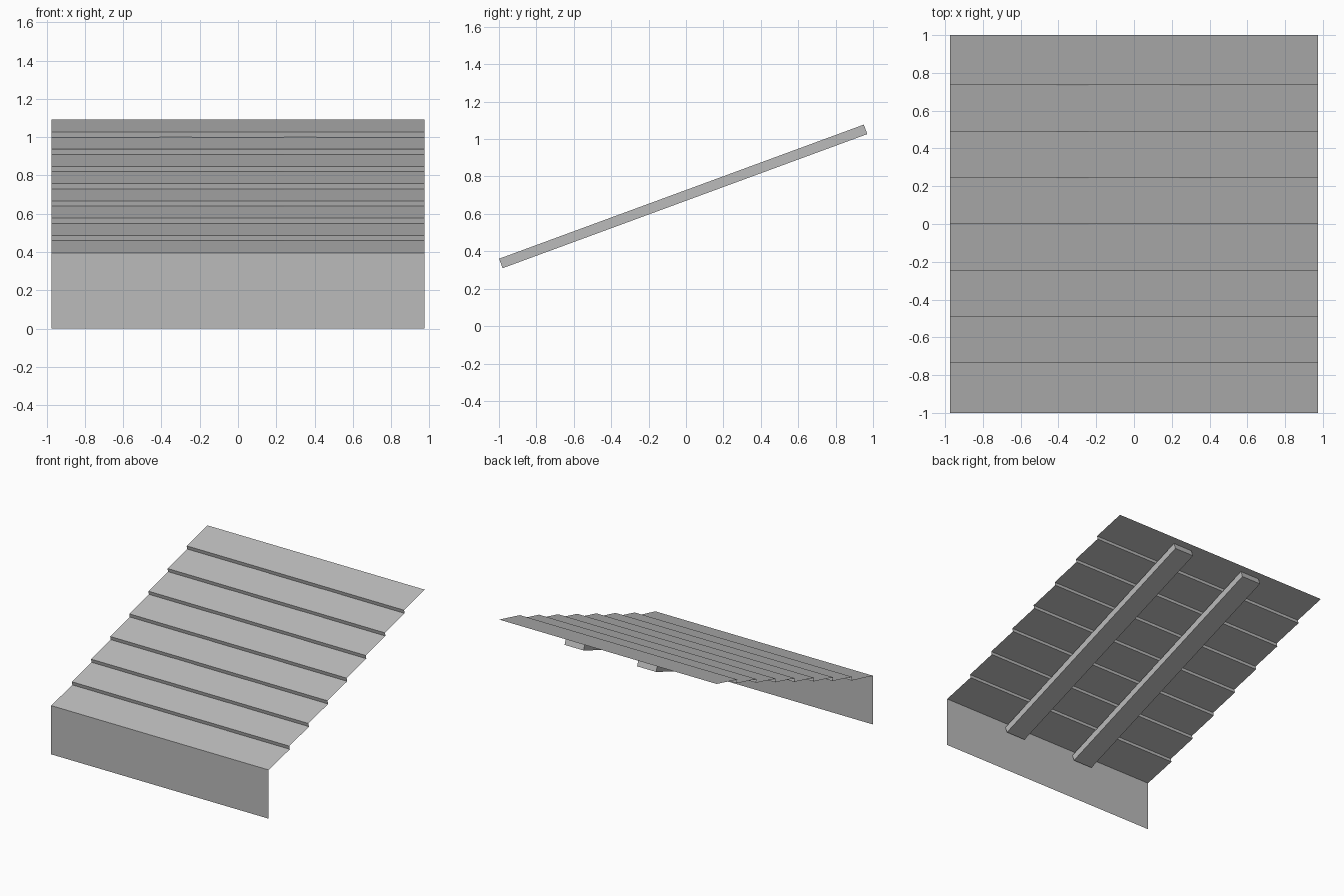
import bpy
import bmesh
from math import atan2, hypot
from mathutils import Matrix, Vector

cube = bpy.data.objects.get("Cube")
if cube:
    bpy.data.objects.remove(cube)

grey = bpy.data.materials.new("plain grey")
grey.use_nodes = True
colour = (0.5, 0.5, 0.5, 1)
grey.diffuse_color = colour
grey.node_tree.nodes["Principled BSDF"].inputs["Base Color"].default_value = colour

HALF_WIDTH = 0.975
SLATS = 8
PITCH_Y, PITCH_Z = 0.245, 0.09
OVERHANG = 0.006   # each riser leans slightly forward
SLOPE = 0.245


def add_object(name, bm):
    bmesh.ops.recalc_face_normals(bm, faces=bm.faces)
    mesh = bpy.data.meshes.new(name)
    bm.to_mesh(mesh)
    bm.free()
    mesh.materials.append(grey)
    obj = bpy.data.objects.new(name, mesh)
    bpy.context.collection.objects.link(obj)
    return obj


def sheet(name, profile):
    """Sweep a side profile of (y, z) points across the full width."""
    bm = bmesh.new()
    rows = [[bm.verts.new((x, y, z)) for x in (-HALF_WIDTH, HALF_WIDTH)]
            for y, z in profile]
    for (a, b), (c, d) in zip(rows, rows[1:]):
        bm.faces.new((a, b, d, c))
    return add_object(name, bm)


# Front skirt and stepped roof skin, one folded sheet
first_y, first_z = -0.735, 0.487
profile = [(-1, 0), (-1, 0.395)]
for i in range(SLATS - 1):
    y, z = first_y + i * PITCH_Y, first_z + i * PITCH_Z
    profile += [(y + OVERHANG, z - 0.028), (y, z)]
y, z = profile[-1]
profile.append((1, z + (1 - y) * SLOPE))
sheet("stepped_roof", profile)

# Sloping support beams under the roof
start, end = Vector((0, -0.99, 0.335)), Vector((0, 0.96, 1.052))
run = end - start
tilt = Matrix.Rotation(atan2(run.z, run.y), 4, "X")
size = Matrix.Diagonal((0.17, hypot(run.y, run.z), 0.054, 1))
for side, x in (("left", 0.325), ("right", -0.325)):
    bm = bmesh.new()
    place = Matrix.Translation((start + end) / 2 + Vector((x, 0, 0)))
    bmesh.ops.create_cube(bm, size=1, matrix=place @ tilt @ size)
    add_object(side + "_beam", bm)
